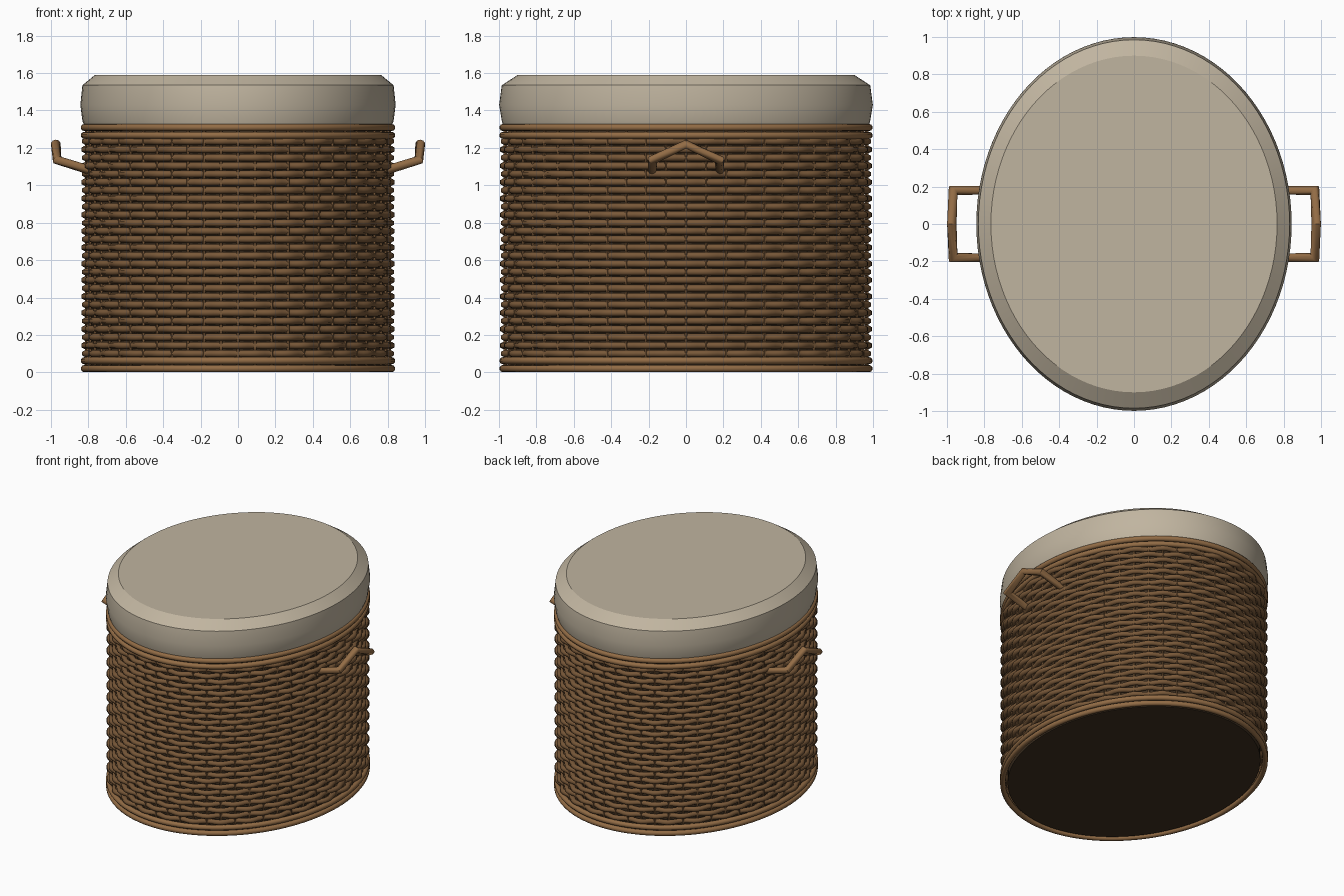
import bpy, bmesh, math
from mathutils import Vector

if "Cube" in bpy.data.objects:
    bpy.data.objects.remove(bpy.data.objects["Cube"], do_unlink=True)

RX, RY = 0.81, 0.967      # half axes of the woven wall
STAKES = 56
ROWS = 27
UP = Vector((0, 0, 1))


def material(name, rgb):
    m = bpy.data.materials.new(name)
    m.use_nodes = True
    m.diffuse_color = (*rgb, 1)
    m.node_tree.nodes["Principled BSDF"].inputs["Base Color"].default_value = (*rgb, 1)
    return m


linen = material("linen", (0.53, 0.46, 0.35))
cane = material("light cane", (0.29, 0.15, 0.06))
wicker = material("brown wicker", (0.19, 0.098, 0.04))
dark = material("dark lining", (0.05, 0.03, 0.015))


def finish(bm, name, mat, angle=40):
    bmesh.ops.recalc_face_normals(bm, faces=bm.faces)
    mesh = bpy.data.meshes.new(name)
    bm.to_mesh(mesh)
    bm.free()
    mesh.materials.append(mat)
    ob = bpy.data.objects.new(name, mesh)
    bpy.context.collection.objects.link(ob)
    bpy.ops.object.select_all(action="DESELECT")
    ob.select_set(True)
    bpy.context.view_layer.objects.active = ob
    bpy.ops.object.shade_smooth_by_angle(angle=math.radians(angle))
    return ob


def skin(bm, rings, closed):
    """Bridge vertex rings into a tube, capping the ends when open."""
    n = len(rings[0])
    for i in range(len(rings) if closed else len(rings) - 1):
        a, b = rings[i], rings[(i + 1) % len(rings)]
        for j in range(n):
            k = (j + 1) % n
            bm.faces.new((a[j], a[k], b[k], b[j]))
    if not closed:
        bm.faces.new(rings[0])
        bm.faces.new(rings[-1])


def tube(bm, path, radius, sides, closed=False, ref=UP):
    """Sweep a round section along a path with mitred corners."""
    path = [Vector(p) for p in path]
    n, rings = len(path), []
    for i, p in enumerate(path):
        prev = path[i - 1] if closed or i else p
        nxt = path[(i + 1) % n] if closed or i < n - 1 else p
        d0, d1 = (p - prev).normalized(), (nxt - p).normalized()
        t = (d0 + d1).normalized()
        side = t.cross(ref).normalized()
        lift = side.cross(t)
        stretch = 1 / max(0.5, t.dot(d1 if d1.length else d0))
        angles = [math.tau * (j + 0.5) / sides for j in range(sides)]
        rings.append([bm.verts.new(p + radius * (side * math.cos(a) * stretch + lift * math.sin(a)))
                      for a in angles])
    skin(bm, rings, closed)


def oval(z, steps, offset=lambda a: 0.0):
    out = []
    for i in range(steps):
        a = math.tau * i / steps
        o = offset(a)
        out.append(((RX + o) * math.sin(a), (RY + o) * -math.cos(a), z))
    return out


def lathe(name, profile, mat, steps=96):
    """Oval solid from (half width x, half width y, z) levels."""
    bm = bmesh.new()
    rings = [[bm.verts.new((rx * math.sin(math.tau * i / steps), -ry * math.cos(math.tau * i / steps), z))
              for i in range(steps)] for rx, ry, z in profile]
    skin(bm, rings, False)
    return finish(bm, name, mat, 20)


# Dark lining with the base
lathe("lining", [(0.79, 0.945, 0.012), (0.79, 0.945, 1.33)], dark)

# Upright stakes
bm = bmesh.new()
for x, y, _ in oval(0, STAKES):
    tube(bm, [(x, y, 0.03), (x, y, 1.3)], 0.009, 6, ref=Vector((1, 0, 0)))
finish(bm, "stakes", wicker)

# Woven strands passing alternately outside and inside the stakes
bm = bmesh.new()
for row in range(ROWS):
    sign = 1 if row % 2 else -1
    z = 0.1 + row * (1.235 - 0.1) / (ROWS - 1)
    tube(bm, oval(z, STAKES * 4, lambda a: sign * 0.011 * math.cos(a * STAKES / 2)),
         0.0195, 6, closed=True)
finish(bm, "woven_strands", wicker, 65)

# Paired cane rims at the foot and the mouth
for name, heights in (("bottom_rim", (0.02, 0.062)), ("top_rim", (1.267, 1.309))):
    bm = bmesh.new()
    for z in heights:
        tube(bm, oval(z, 112, lambda a: 0.012), 0.019, 10, closed=True)
    finish(bm, name, cane, 60)

# Padded seat lid
lathe("cushion", [(0.825, 0.98, 1.325), (0.832, 0.985, 1.345), (0.843, 0.999, 1.43),
                  (0.832, 0.985, 1.535), (0.765, 0.9, 1.59)], linen)

# Side handles
for name, s in (("left_handle", 1), ("right_handle", -1)):
    bm = bmesh.new()
    tube(bm, [(s * 0.79, -0.18, 1.08), (s * 0.967, -0.18, 1.135), (s * 0.974, 0, 1.22),
              (s * 0.967, 0.18, 1.135), (s * 0.79, 0.18, 1.08)], 0.024, 10)
    finish(bm, name, cane)
